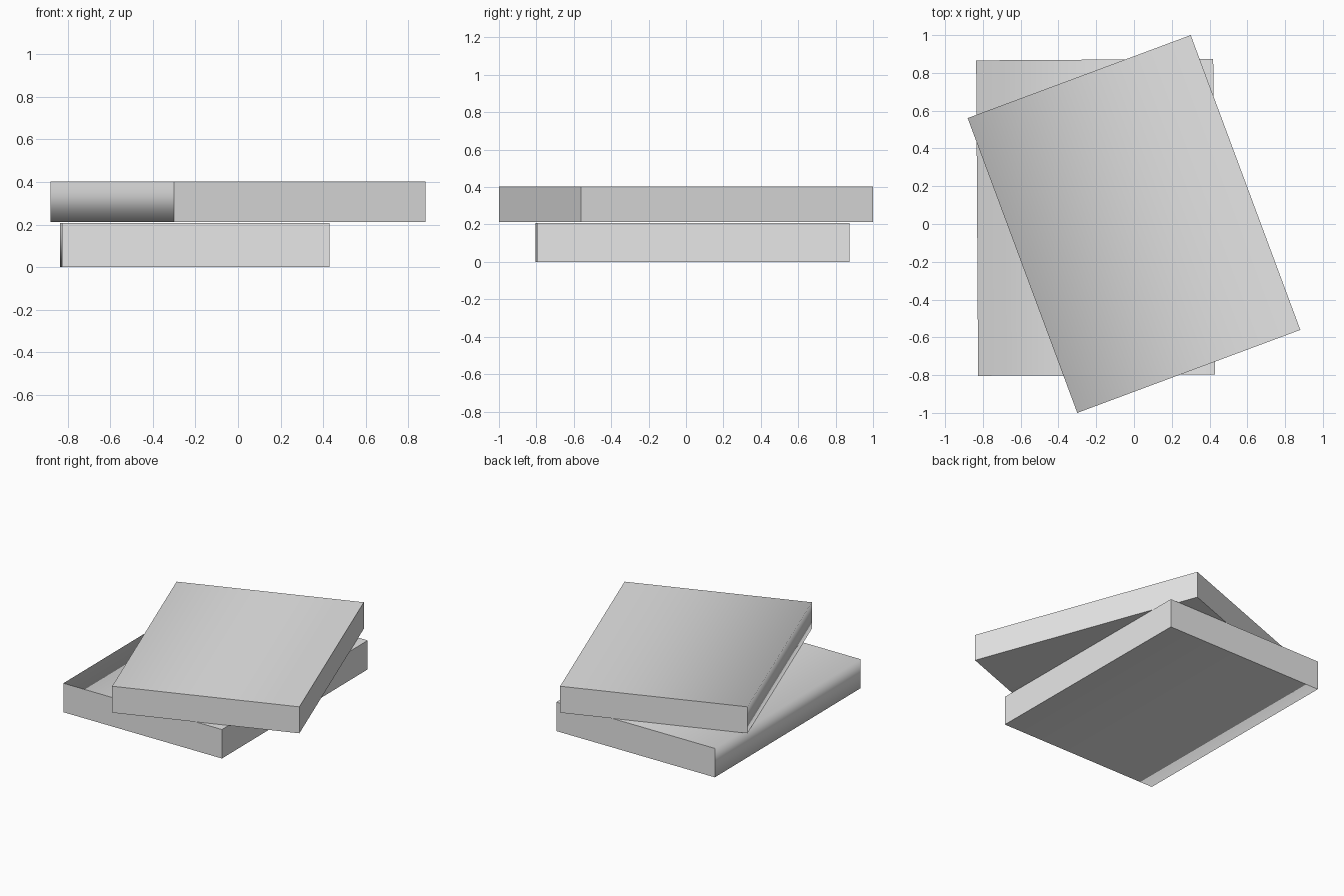
import bpy, bmesh
from math import radians
from mathutils import Matrix

default = bpy.data.objects.get("Cube")
if default:
    bpy.data.objects.remove(default, do_unlink=True)

# One plain grey for both books
grey = bpy.data.materials.new("light_grey")
grey.use_nodes = True
colour = (0.8, 0.8, 0.8, 1.0)
grey.diffuse_color = colour
grey.node_tree.nodes["Principled BSDF"].inputs["Base Color"].default_value = colour


def book(name, size, centre, turn):
    """A closed book: a block whose spine (-x side) blends softly into its covers."""
    bm = bmesh.new()
    bmesh.ops.create_cube(bm, size=1.0, matrix=Matrix.Diagonal((*size, 1.0)))
    for face in bm.faces:
        face.smooth = True
    # Keep every edge crisp except the two long edges of the spine
    for edge in bm.edges:
        a, b = (v.co for v in edge.verts)
        on_spine = a.x < 0 and b.x < 0
        lengthwise = abs(a.y - b.y) > size[1] / 2
        edge.smooth = on_spine and lengthwise
    mesh = bpy.data.meshes.new(name)
    bm.to_mesh(mesh)
    bm.free()
    mesh.materials.append(grey)
    obj = bpy.data.objects.new(name, mesh)
    obj.location = centre
    obj.rotation_euler.z = radians(turn)
    bpy.context.collection.objects.link(obj)
    return obj


# Lower book lies almost straight, upper book is turned on top of it
book("lower_book", (1.255, 1.67, 0.208), (-0.203, 0.035, 0.104), 0.35)
book("upper_book", (1.26, 1.665, 0.19), (0.0, 0.0, 0.307), 20.4)
